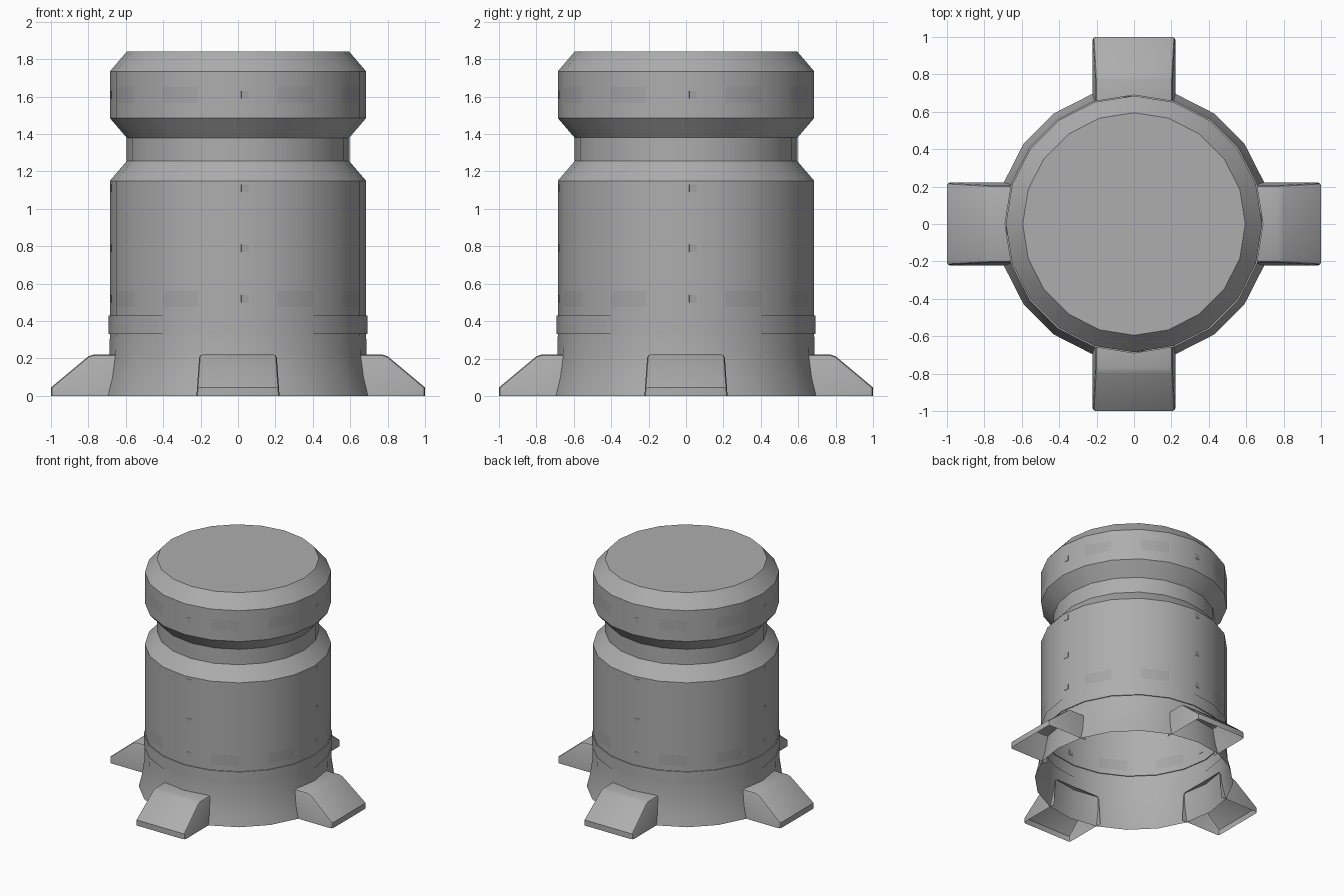
import bpy, bmesh
from math import cos, sin, pi, radians
from mathutils import Matrix

cube = bpy.data.objects.get("Cube")
if cube:
    bpy.data.objects.remove(cube, do_unlink=True)

SIDES = 20


def make_material(name, value):
    mat = bpy.data.materials.new(name)
    mat.use_nodes = True
    colour = (value, value, value, 1)
    mat.diffuse_color = colour
    bsdf = mat.node_tree.nodes["Principled BSDF"]
    bsdf.inputs["Base Color"].default_value = colour
    bsdf.inputs["Roughness"].default_value = 0.7
    return mat


grey = make_material("light grey metal", 0.42)
dim = make_material("dim grey panel", 0.38)


def finish(bm, name, mats, angle=30):
    bm.normal_update()
    mesh = bpy.data.meshes.new(name)
    bm.to_mesh(mesh)
    bm.free()
    for m in mats:
        mesh.materials.append(m)
    obj = bpy.data.objects.new(name, mesh)
    bpy.context.collection.objects.link(obj)
    bpy.ops.object.select_all(action='DESELECT')
    obj.select_set(True)
    bpy.context.view_layer.objects.active = obj
    bpy.ops.object.shade_smooth_by_angle(angle=radians(angle))
    return obj


# Turned body: (radius, height) from the open flared base up to the cap
profile = [(0.73, 0), (0.705, 0.1), (0.688, 0.22), (0.685, 0.33),
           (0.692, 0.33), (0.692, 0.43), (0.685, 0.43),
           (0.685, 0.475), (0.685, 0.56), (0.685, 1.15),
           (0.595, 1.255), (0.595, 1.38), (0.685, 1.485),
           (0.685, 1.565), (0.685, 1.655), (0.685, 1.735), (0.595, 1.84)]
panel_rows = (0.475, 1.565)

bm = bmesh.new()
rings = []
for r, z in profile:
    rings.append([bm.verts.new((r * cos(2 * pi * i / SIDES),
                                r * sin(2 * pi * i / SIDES), z))
                  for i in range(SIDES)])
for j in range(len(rings) - 1):
    for i in range(SIDES):
        n = (i + 1) % SIDES
        face = bm.faces.new((rings[j][i], rings[j][n],
                             rings[j + 1][n], rings[j + 1][i]))
        # Faint panels on either side of each of the four directions
        if profile[j][1] in panel_rows and i % 5 in (1, 3):
            face.material_index = 1
bm.faces.new(rings[-1])
finish(bm, "body", [grey, dim])


# Wedge feet: open shells with bevelled shoulders
def make_foot(name, turn):
    outline = [(0.65, 0.222), (0.77, 0.222), (0.80, 0.212),
               (1.0, 0.045), (1.0, 0)]
    bm = bmesh.new()
    sides = []
    for s in (-1, 1):
        sides.append([bm.verts.new((x, s * (0.222 - 0.07 * z), z))
                      for x, z in outline + [(0.65, 0)]])
    a, b = sides
    for i in range(len(outline) - 1):
        bm.faces.new((a[i], a[i + 1], b[i + 1], b[i]))
    bm.faces.new(a)
    bm.faces.new(b)
    bmesh.ops.recalc_face_normals(bm, faces=bm.faces)
    shoulders = [bm.edges.get((v[i], v[i + 1]))
                 for v in sides for i in range(len(outline) - 1)]
    bmesh.ops.bevel(bm, geom=shoulders, offset=0.018, segments=2,
                    profile=0.5, affect='EDGES')
    bmesh.ops.recalc_face_normals(bm, faces=bm.faces)
    # Keep the shell facing outwards
    bm.normal_update()
    top = max(bm.faces, key=lambda f: f.calc_center_median().z)
    if top.normal.z < 0:
        bmesh.ops.reverse_faces(bm, faces=bm.faces)
    bm.transform(Matrix.Rotation(turn, 4, 'Z'))
    finish(bm, name, [grey])


for name, quarter in (("left_foot", 0), ("back_foot", 1),
                      ("right_foot", 2), ("front_foot", 3)):
    make_foot(name, quarter * pi / 2)


# Small square studs in a column on each of the four directions
bm = bmesh.new()
apothem = 0.685 * cos(pi / SIDES)
for quarter in range(4):
    for z in (0.52, 0.79, 1.11, 1.61):
        place = (Matrix.Rotation(quarter * pi / 2 + pi / SIDES, 4, 'Z')
                 @ Matrix.Translation((apothem, -0.07, z))
                 @ Matrix.Diagonal((0.006, 0.04, 0.04, 1)))
        bmesh.ops.create_cube(bm, size=1, matrix=place)
finish(bm, "studs", [dim])
